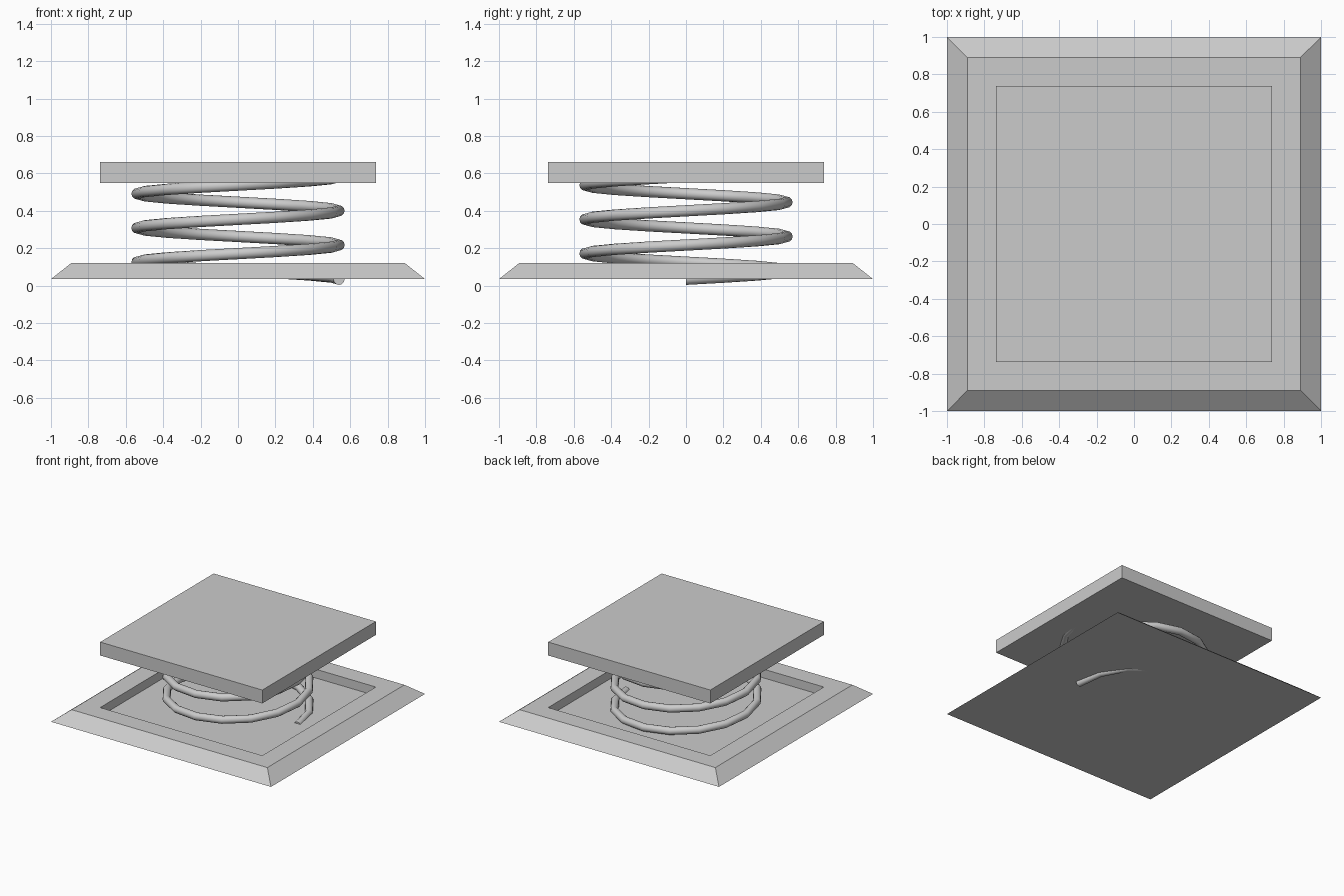
import bpy, bmesh
from math import cos, sin, pi

if "Cube" in bpy.data.objects:
    bpy.data.objects.remove(bpy.data.objects["Cube"])


def finish(name, bm):
    bmesh.ops.recalc_face_normals(bm, faces=bm.faces)
    me = bpy.data.meshes.new(name)
    bm.to_mesh(me)
    bm.free()
    ob = bpy.data.objects.new(name, me)
    bpy.context.collection.objects.link(ob)
    return ob


def loft(name, rings):
    """Join vertex rings into a closed skin, capping both ends."""
    bm = bmesh.new()
    loops = [[bm.verts.new(p) for p in ring] for ring in rings]
    for a, b in zip(loops, loops[1:]):
        n = len(a)
        for i in range(n):
            j = (i + 1) % n
            bm.faces.new((a[i], a[j], b[j], b[i]))
    bm.faces.new(loops[0])
    bm.faces.new(loops[-1])
    return finish(name, bm)


def square(h, z):
    return [(-h, -h, z), (h, -h, z), (h, h, z), (-h, h, z)]


# Base tray: sloped outer sides, flat rim, square recess
loft("base_tray", [square(1.0, 0.035), square(0.89, 0.122),
                   square(0.737, 0.122), square(0.737, 0.05)])

# Top plate, the same size as the recess
loft("top_plate", [square(0.737, 0.55), square(0.737, 0.66)])

# Coil spring: three turns, sixteen segments per turn
R, r, PITCH, TURNS, SEGS, SIDES, Z0 = 0.54, 0.03, 0.183, 3, 16, 12, 0.034
rings = []
for k in range(TURNS * SEGS + 1):
    a = 2 * pi * k / SEGS
    z = Z0 + PITCH * k / SEGS
    ring = []
    for s in range(SIDES):
        t = 2 * pi * s / SIDES
        d = R + r * cos(t)
        ring.append((d * cos(a), d * sin(a), z + r * sin(t)))
    rings.append(ring)
spring = loft("coil_spring", rings)
bpy.context.view_layer.objects.active = spring
spring.select_set(True)
bpy.ops.object.shade_smooth_by_angle(angle=0.6)
